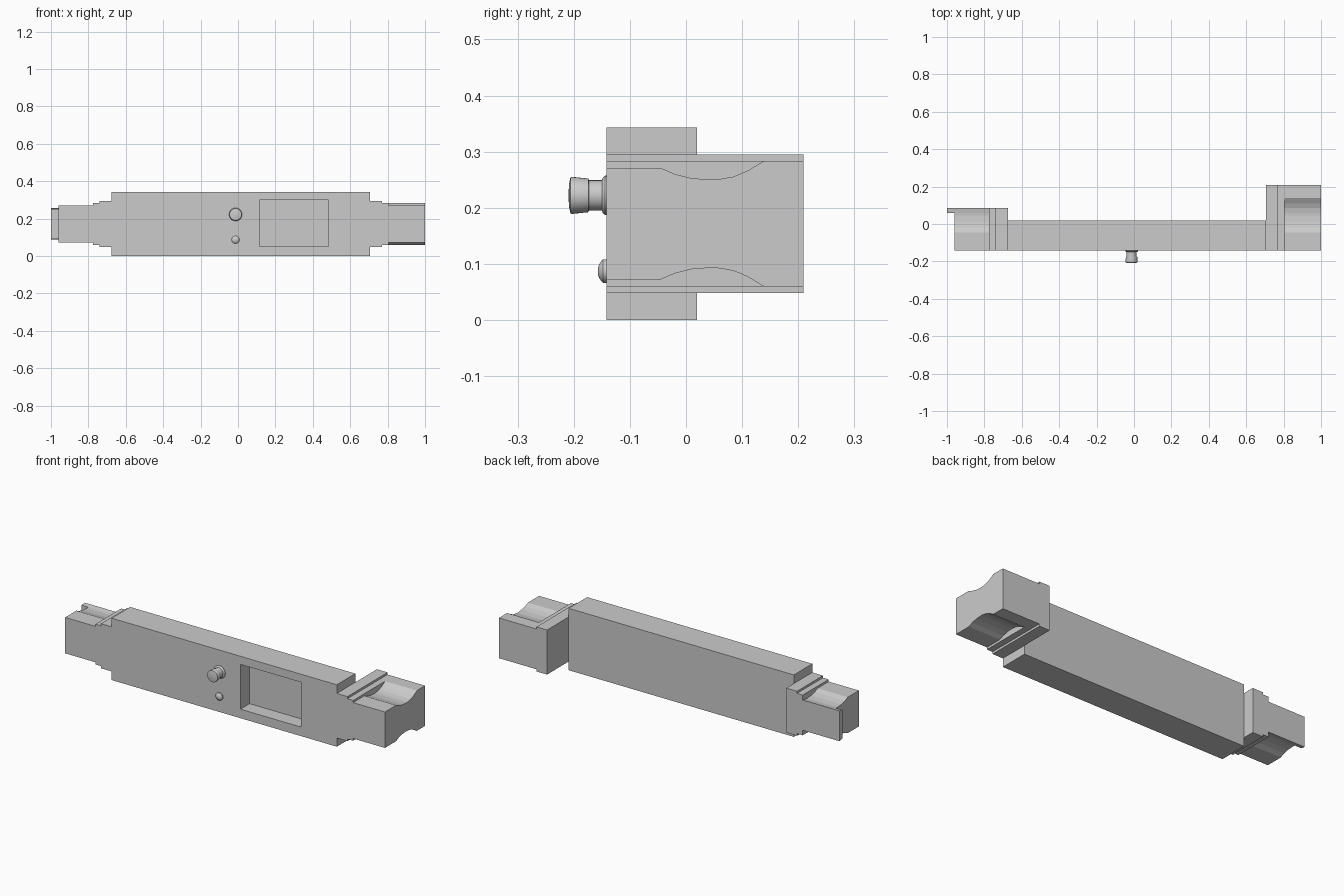
import bpy
import bmesh
import math

if "Cube" in bpy.data.objects:
    bpy.data.objects.remove(bpy.data.objects["Cube"])

FRONT, MID = -0.142, 0.1715


def finish(name, bm):
    bmesh.ops.recalc_face_normals(bm, faces=bm.faces)
    me = bpy.data.meshes.new(name)
    bm.to_mesh(me)
    bm.free()
    ob = bpy.data.objects.new(name, me)
    bpy.context.collection.objects.link(ob)
    return ob


def prism(name, x0, x1, upper):
    """Extrude an upper (y, z) outline, mirrored about mid height, along x."""
    outline = upper + [(y, 2 * MID - z) for y, z in reversed(upper)]
    bm = bmesh.new()
    face = bm.faces.new([bm.verts.new((x0, y, z)) for y, z in outline])
    new = bmesh.ops.extrude_face_region(bm, geom=[face])["geom"]
    verts = [v for v in new if isinstance(v, bmesh.types.BMVert)]
    bmesh.ops.translate(bm, verts=verts, vec=(x1 - x0, 0, 0))
    return finish(name, bm)


def block(name, x0, x1, y0, y1, top):
    return prism(name, x0, x1, [(y0, top), (y1, top)])


def lathe(name, x, z, profile, steps=32):
    """Spin (radius, y) points around an axis pointing along y."""
    bm = bmesh.new()
    rings = []
    for r, y in profile:
        rings.append([bm.verts.new((x + r * math.cos(a), y, z + r * math.sin(a)))
                      for a in (2 * math.pi * i / steps for i in range(steps))])
    for a, b in zip(rings, rings[1:]):
        for i in range(steps):
            j = (i + 1) % steps
            bm.faces.new((a[i], a[j], b[j], b[i]))
    bm.faces.new(rings[0])
    bm.faces.new(rings[-1])
    ob = finish(name, bm)
    bpy.context.view_layer.objects.active = ob
    ob.select_set(True)
    bpy.ops.object.shade_smooth_by_angle(angle=math.radians(35))
    ob.select_set(False)
    return ob


# Main body with a recessed window in the front
body = block("main_body", -0.675, 0.705, FRONT, 0.02, 0.343)
cutter = block("window_cutter", 0.115, 0.485, -0.3, -0.062, 0.298)
for v in cutter.data.vertices:
    if v.co.z < MID:
        v.co.z = 0.05
cutter.hide_render = True
cut = body.modifiers.new("window", "BOOLEAN")
cut.operation = "DIFFERENCE"
cut.solver = "EXACT"
cut.object = cutter
bpy.context.view_layer.objects.active = body
bpy.ops.object.modifier_apply(modifier="window")
bpy.data.objects.remove(cutter)

# Scooped outline shared by both end grips
flat = [(FRONT, 0.271), (-0.045, 0.271)]
scoop = [(-0.02, 0.260), (0.01, 0.2525), (0.045, 0.25), (0.06, 0.251)]

# Right end: deep stepped mount and grip
block("right_collar", 0.705, 0.77, FRONT, 0.209, 0.295)
block("right_step", 0.77, 0.805, FRONT, 0.209, 0.283)
prism("right_grip", 0.805, 1.0,
      flat + scoop + [(0.085, 0.2555), (0.11, 0.266), (0.138, 0.283), (0.209, 0.283)])

# Left end: shallower mount, grip and protruding lip
block("left_collar", -0.74, -0.675, FRONT, 0.085, 0.295)
block("left_step", -0.775, -0.74, FRONT, 0.085, 0.283)
prism("left_grip", -0.96, -0.775, flat + scoop + [(0.085, 0.2555)])
prism("left_lip", -1.0, -0.96, [(0.06, 0.251), (0.085, 0.2555)])

# Knob and small domed button on the front
lathe("knob", -0.013, 0.222, [
    (0.035, FRONT + 0.005), (0.035, -0.144), (0.032, -0.148), (0.027, -0.150),
    (0.027, -0.173), (0.030, -0.174), (0.033, -0.203), (0.032, -0.206),
    (0.020, -0.2085), (0.002, -0.2095)])
lathe("button", -0.013, 0.087, [
    (0.021, FRONT + 0.005), (0.021, -0.148), (0.018, -0.151),
    (0.012, -0.155), (0.006, -0.1568), (0.001, -0.157)])
